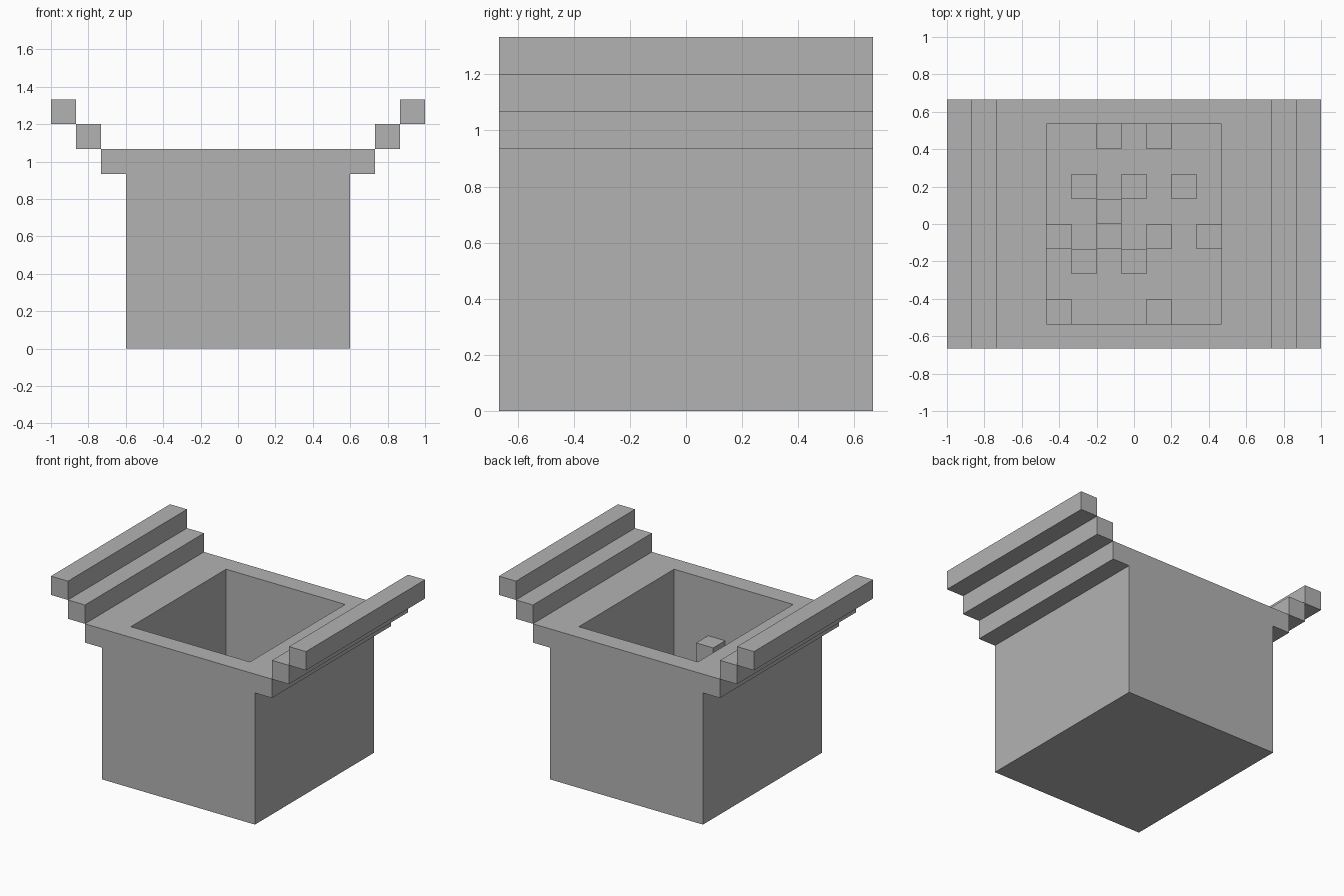
import bpy, bmesh

if "Cube" in bpy.data.objects:
    bpy.data.objects.remove(bpy.data.objects["Cube"], do_unlink=True)

U = 2 / 15  # one grid block

grey = bpy.data.materials.new("plain_grey")
grey.use_nodes = True
colour = (0.45, 0.45, 0.45, 1)
grey.diffuse_color = colour
grey.node_tree.nodes["Principled BSDF"].inputs["Base Color"].default_value = colour


def make_object(name, bm):
    bmesh.ops.recalc_face_normals(bm, faces=bm.faces)
    mesh = bpy.data.meshes.new(name)
    bm.to_mesh(mesh)
    bm.free()
    mesh.materials.append(grey)
    obj = bpy.data.objects.new(name, mesh)
    bpy.context.collection.objects.link(obj)
    return obj


def box(name, low, high):
    """Box between two corners given in grid blocks."""
    bm = bmesh.new()
    bmesh.ops.create_cube(bm, size=1)
    for v in bm.verts:
        v.co = [U * (a if c < 0 else b) for c, a, b in zip(v.co, low, high)]
    return make_object(name, bm)


# Tub: flanged profile extruded from front to back
half = [(4.5, 0), (4.5, 7), (5.5, 7), (5.5, 8)]
profile = half + [(-x, z) for x, z in reversed(half)]
bm = bmesh.new()
face = bm.faces.new([bm.verts.new((x * U, -5 * U, z * U)) for x, z in profile])
ext = bmesh.ops.extrude_face_region(bm, geom=[face])
bmesh.ops.translate(bm, vec=(0, 10 * U, 0),
                    verts=[g for g in ext["geom"] if isinstance(g, bmesh.types.BMVert)])
tub = make_object("tub", bm)

# Hollow out the cavity
cutter = box("cavity_cutter", (-3.5, -4, 1), (3.5, 4, 9))
cutter.hide_render = True
cut = tub.modifiers.new("cavity", "BOOLEAN")
cut.operation = "DIFFERENCE"
cut.solver = "EXACT"
cut.object = cutter
bpy.context.view_layer.update()
hollow = bpy.data.meshes.new_from_object(
    tub.evaluated_get(bpy.context.evaluated_depsgraph_get()))
tub.modifiers.clear()
tub.data = hollow
bpy.data.objects.remove(cutter, do_unlink=True)

# Stepped rails along both sides
for side, s in (("left", 1), ("right", -1)):
    for step, name in enumerate(("lower_rail", "upper_rail")):
        xs = sorted((s * (5.5 + step), s * (6.5 + step)))
        box(f"{side}_{name}", (xs[0], -5, 8 + step), (xs[1], 5, 9 + step))

# Blocks standing on the cavity floor: column, row, height
blocks = [(0, 0, 1), (4, 0, 4), (1, 2, 1), (3, 2, 2), (0, 3, 2), (2, 3, 1),
          (4, 3, 1), (6, 3, 2), (2, 4, 2), (1, 5, 1), (3, 5, 1), (5, 5, 2),
          (2, 7, 1), (4, 7, 2)]
for n, (i, j, h) in enumerate(blocks, 1):
    box(f"floor_block_{n}", (i - 3.5, j - 4, 1), (i - 2.5, j - 3, 1 + h))
